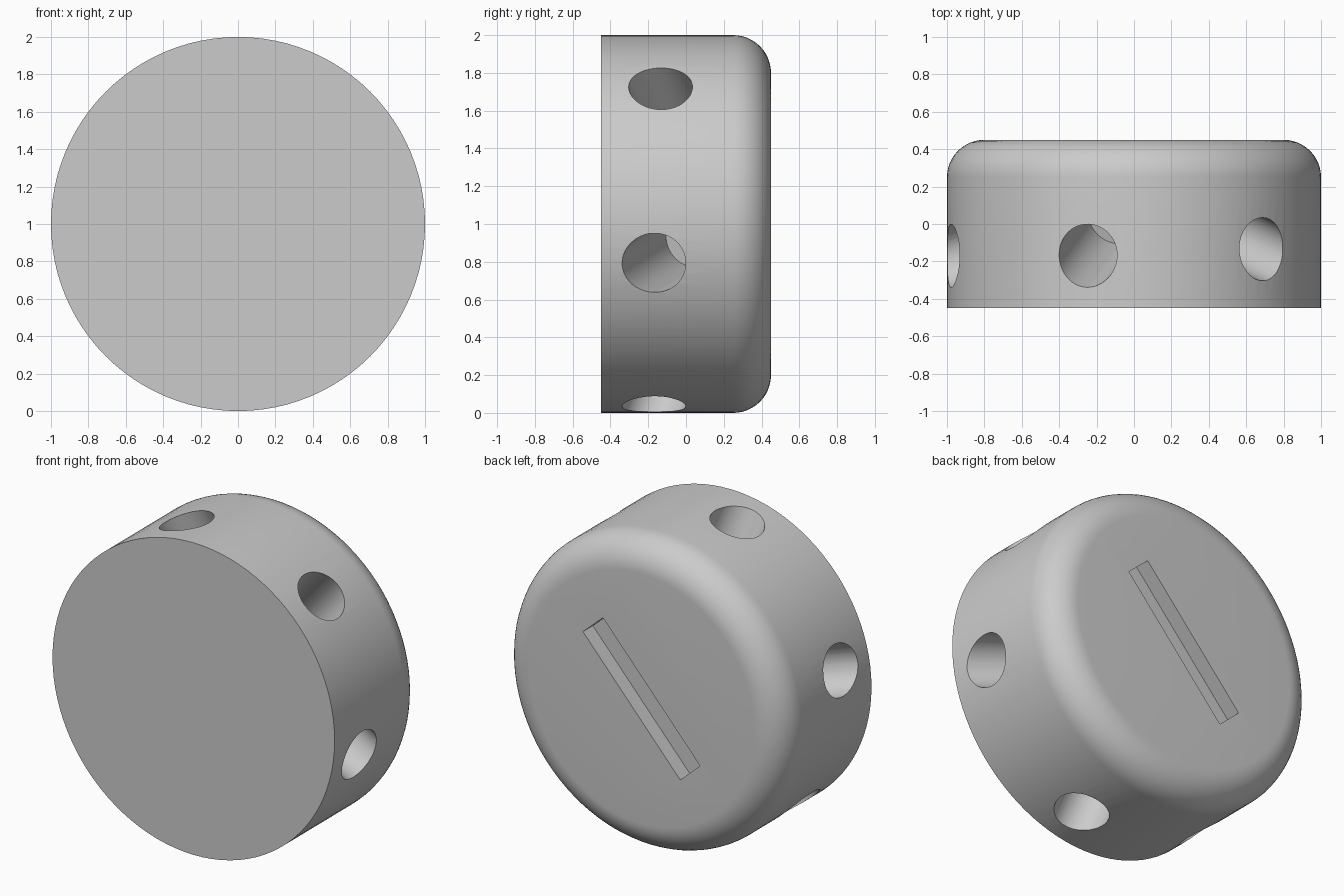
import bpy, bmesh
from math import radians, cos, sin, pi
from mathutils import Vector, Matrix

cube = bpy.data.objects.get("Cube")
if cube:
    bpy.data.objects.remove(cube, do_unlink=True)

CENTRE = Vector((0, 0, 1))
HALF = 0.45

grey = bpy.data.materials.new("plain_grey")
grey.use_nodes = True
colour = (0.6, 0.6, 0.6, 1)
grey.diffuse_color = colour
grey.node_tree.nodes["Principled BSDF"].inputs["Base Color"].default_value = colour


def make_object(name, bm):
    mesh = bpy.data.meshes.new(name)
    bm.to_mesh(mesh)
    bm.free()
    mesh.materials.append(grey)
    obj = bpy.data.objects.new(name, mesh)
    bpy.context.collection.objects.link(obj)
    return obj


def cylinder(name, start, end, radius, segments, round_end=0.0):
    """Cylinder between two points, optionally with a rounded far rim."""
    axis = end - start
    bm = bmesh.new()
    bmesh.ops.create_cone(bm, cap_ends=True, segments=segments, radius1=radius,
                          radius2=radius, depth=axis.length)
    if round_end:
        rim = [e for e in bm.edges if all(v.co.z > 0 for v in e.verts)]
        bmesh.ops.bevel(bm, geom=rim, offset=round_end, segments=12,
                        profile=0.5, affect='EDGES')
    turn = axis.to_track_quat('Z', 'Y').to_matrix().to_4x4()
    bm.transform(Matrix.Translation((start + end) / 2) @ turn)
    return make_object(name, bm)


def cut(target, cutter):
    mod = target.modifiers.new("cut", 'BOOLEAN')
    mod.operation = 'DIFFERENCE'
    mod.solver = 'EXACT'
    mod.object = cutter
    bpy.context.view_layer.objects.active = target
    bpy.ops.object.modifier_apply(modifier=mod.name)
    bpy.data.objects.remove(cutter, do_unlink=True)


# Round body with a soft back rim
body = cylinder("body", CENTRE + Vector((0, -HALF, 0)),
                CENTRE + Vector((0, HALF, 0)), 1.0, 96, 0.2)

# Blind holes around the side, leaning towards the back
lean = radians(18.5)
for angle, y in ((-12, -0.17), (46.5, -0.135), (104.4, -0.17),
                 (168, -0.17), (228, -0.17), (285, -0.17)):
    t = radians(angle)
    outward = Vector((cos(t), 0, sin(t)))
    mouth = CENTRE + outward + Vector((0, y, 0))
    inward = Vector((0, sin(lean), 0)) - outward * cos(lean)
    cut(body, cylinder("hole_cutter", mouth - inward * 0.3,
                       mouth + inward * 0.68, 0.16, 48))

# Straight slot across the back face
slot = bmesh.new()
bmesh.ops.create_cube(slot, size=1)
slot.transform(Matrix.Translation(CENTRE + Vector((0, HALF, 0)))
               @ Matrix.Rotation(radians(-48), 4, 'Y')
               @ Matrix.Diagonal((1.03, 0.2, 0.19, 1)))
cut(body, make_object("slot_cutter", slot))

# Smooth curved surfaces, keep rims sharp
bpy.ops.object.select_all(action='DESELECT')
body.select_set(True)
bpy.context.view_layer.objects.active = body
bpy.ops.object.shade_smooth_by_angle(angle=radians(30))
